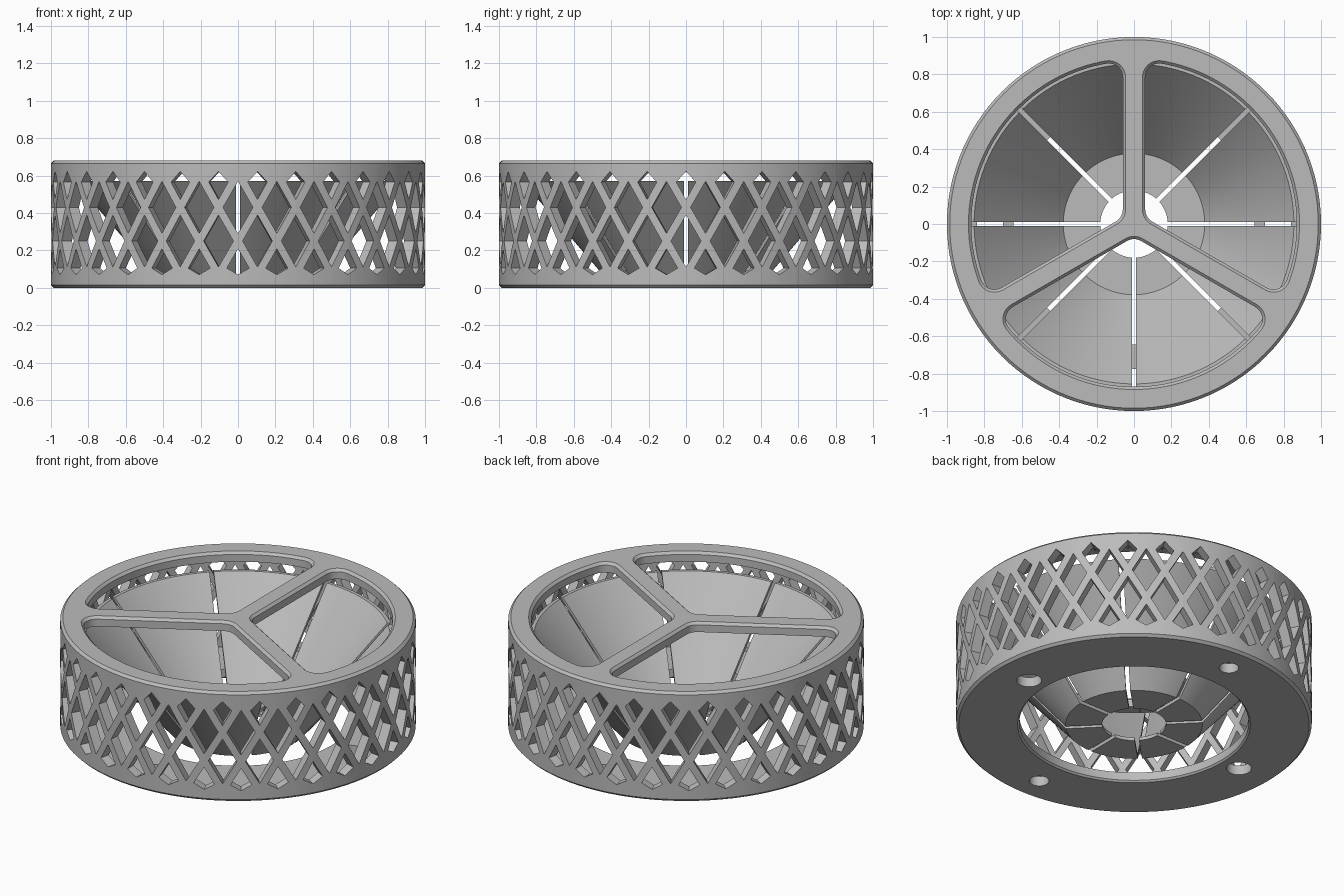
import bpy, bmesh, math
from mathutils import Matrix, Vector

if "Cube" in bpy.data.objects:
    bpy.data.objects.remove(bpy.data.objects["Cube"])

grey = bpy.data.materials.new("warm_grey")
grey.diffuse_color = (0.5, 0.5, 0.5, 1)
grey.use_nodes = True
grey.node_tree.nodes["Principled BSDF"].inputs["Base Color"].default_value = grey.diffuse_color


def make_object(name, bm):
    bmesh.ops.recalc_face_normals(bm, faces=bm.faces[:])
    mesh = bpy.data.meshes.new(name)
    bm.to_mesh(mesh)
    bm.free()
    mesh.materials.append(grey)
    obj = bpy.data.objects.new(name, mesh)
    bpy.context.collection.objects.link(obj)
    return obj


def revolve(name, profile, steps):
    """Spin a closed (radius, height) profile around z."""
    bm = bmesh.new()
    rings = []
    for r, z in profile:
        if r == 0:
            rings.append([bm.verts.new((0, 0, z))] * steps)
        else:
            rings.append([bm.verts.new((r * math.cos(2 * math.pi * i / steps),
                                        r * math.sin(2 * math.pi * i / steps), z))
                          for i in range(steps)])
    for k, a in enumerate(rings):
        b = rings[(k + 1) % len(rings)]
        for i in range(steps):
            j = (i + 1) % steps
            quad = list(dict.fromkeys((a[i], a[j], b[j], b[i])))
            if len(quad) > 2:
                bm.faces.new(quad)
    return make_object(name, bm)


def loft(bm, loops):
    """Skin a stack of equal-length point loops into a capped solid."""
    rows = [[bm.verts.new(p) for p in loop] for loop in loops]
    n = len(rows[0])
    for a, b in zip(rows, rows[1:]):
        for i in range(n):
            bm.faces.new((a[i], a[(i + 1) % n], b[(i + 1) % n], b[i]))
    bm.faces.new(rows[0][::-1])
    bm.faces.new(rows[-1])


def cut(obj, bm):
    """Subtract the solids in bm, then shade smooth with sharp edges kept."""
    tool = make_object("cutter", bm)
    tool.hide_render = True
    mod = obj.modifiers.new("cut", 'BOOLEAN')
    mod.operation = 'DIFFERENCE'
    mod.solver = 'EXACT'
    mod.object = tool
    bpy.ops.object.select_all(action='DESELECT')
    obj.select_set(True)
    bpy.context.view_layer.objects.active = obj
    bpy.ops.object.modifier_apply(modifier=mod.name)
    bpy.data.objects.remove(tool)


def smooth(obj):
    bpy.ops.object.select_all(action='DESELECT')
    obj.select_set(True)
    bpy.context.view_layer.objects.active = obj
    bpy.ops.object.shade_smooth_by_angle(angle=math.radians(25))


def window(z, grow):
    """Rounded third-of-a-circle outline, centred on +x."""
    w, R, rho = 0.06, 0.87, 0.075
    apex = Vector(((w + rho) / math.sin(math.pi / 3), 0))
    half = math.pi / 3 - math.asin((w + rho) / (R - rho))
    corner = Vector(((R - rho) * math.cos(half), (R - rho) * math.sin(half)))
    rad = rho + grow
    pts = []

    def arc(c, r, a0, a1, n):
        for i in range(n + 1):
            a = a0 + (a1 - a0) * i / n
            pts.append((c.x + r * math.cos(a), c.y + r * math.sin(a), z))

    arc(apex, rad, math.radians(150), math.radians(210), 8)
    arc(Vector((corner.x, -corner.y)), rad, math.radians(-150), -half, 10)
    arc(Vector((0, 0)), R + grow, -half + 0.03, half - 0.03, 36)
    arc(corner, rad, half, math.radians(150), 10)
    return pts


# Drum: base ring, outer wall and top plate in one revolved shell
drum = revolve("drum_shell", [
    (0, 0.62), (0, 0.68), (0.985, 0.68), (1, 0.665), (1, 0.015), (0.985, 0),
    (0.655, 0), (0.645, 0.01), (0.645, 0.06), (0.94, 0.06), (0.94, 0.62)], 120)

# Three chamfered windows in the top plate, leaving a three-armed spoke
bm = bmesh.new()
for angle in (30, 150, 270):
    turn = Matrix.Rotation(math.radians(angle), 4, 'Z')
    loft(bm, [[turn @ Vector(p) for p in window(z, g)]
              for z, g in ((0.6, 0), (0.665, 0), (0.69, 0.025))])
cut(drum, bm)

# Lattice openings: two rows of diamonds plus small kites along both edges
step = 2 * math.pi / 30
W, H = 0.08, 0.139
diamond = [(-W, 0), (0, -H), (W, 0), (0, H)]
top_kite = [(0, 0.472), (0.052, 0.565), (0, 0.622), (-0.052, 0.565)]
low_kite = [(0, 0.208), (-0.06, 0.105), (0, 0.07), (0.06, 0.105)]
bm = bmesh.new()
for i in range(30):
    for offset, shape, lift in ((0, diamond, 0.25), (0, top_kite, 0),
                                (0.5, diamond, 0.43), (0.5, low_kite, 0)):
        turn = Matrix.Rotation((i + offset) * step, 4, 'Z')
        loft(bm, [[turn @ Vector((r, s, z + lift)) for s, z in shape]
                  for r in (0.9, 1.05)])
cut(drum, bm)

# Four mounting holes in the base, the pair on x larger
bm = bmesh.new()
for x, y, r in ((0.77, 0, 0.07), (-0.77, 0, 0.07), (0, 0.83, 0.055), (0, -0.83, 0.055)):
    bmesh.ops.create_cone(bm, cap_ends=True, segments=32, radius1=r, radius2=r,
                          depth=0.16, matrix=Matrix.Translation((x, y, 0.01)))
cut(drum, bm)
smooth(drum)

# Funnel bowl with a flat floor and a central hole
bowl = revolve("funnel_bowl", [
    (0.18, 0), (0.385, 0), (0.875, 0.57), (0.855, 0.57), (0.378, 0.02), (0.18, 0.02)], 120)

# Eight radial slits splitting the bowl into petals
bm = bmesh.new()
for i in range(8):
    turn = Matrix.Rotation(i * math.pi / 4, 4, 'Z')
    loft(bm, [[turn @ Vector((r, s * 0.012, z)) for s, z in
               ((-1, -0.1), (1, -0.1), (1, 0.7), (-1, 0.7))] for r in (0.1, 0.95)])
cut(bowl, bm)
smooth(bowl)
